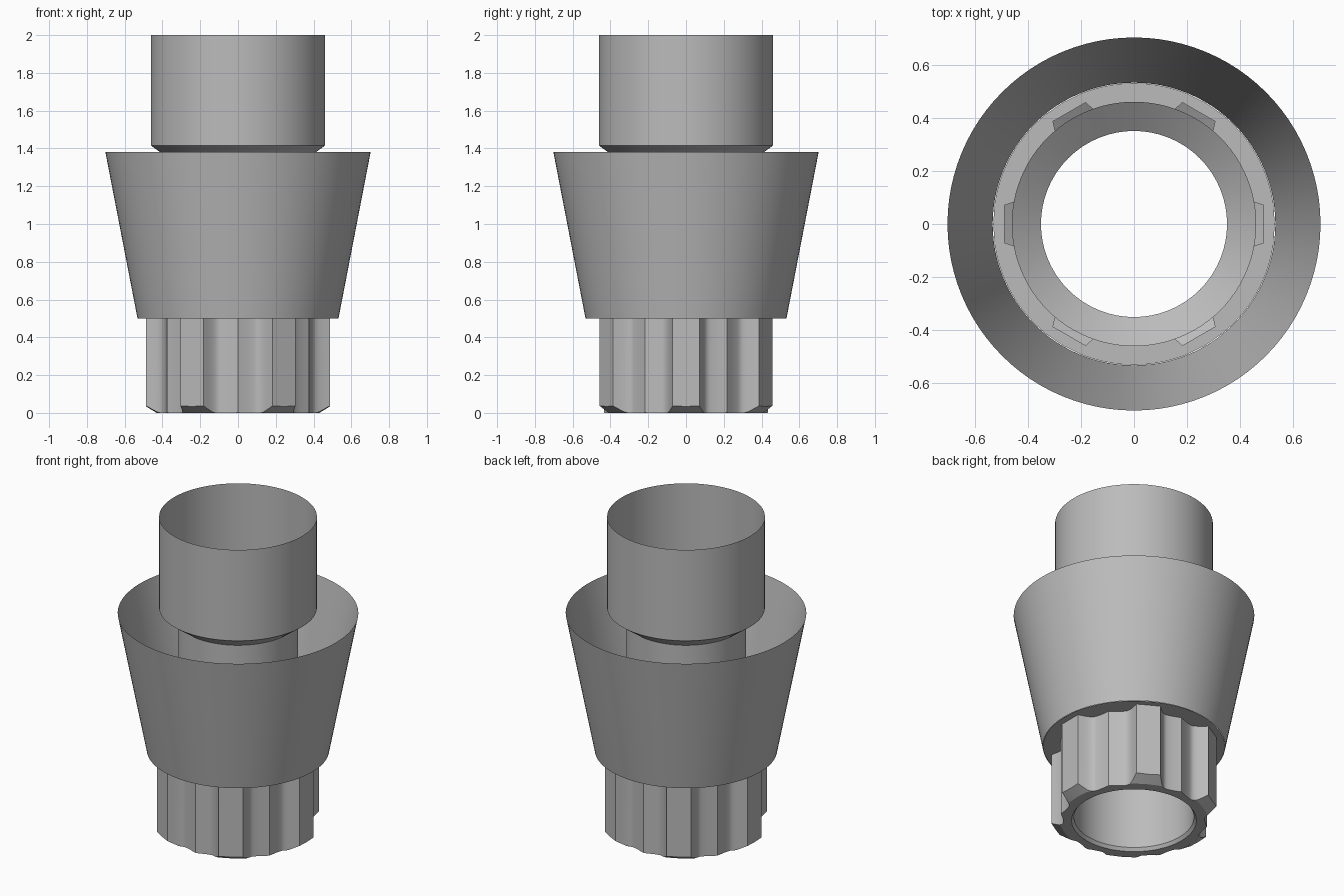
import bpy, bmesh
from math import radians, degrees, sin, cos, tau

cube = bpy.data.objects.get("Cube")
if cube:
    bpy.data.objects.remove(cube)

grey = bpy.data.materials.new("neutral grey")
grey.use_nodes = True
colour = (0.5, 0.5, 0.5, 1)
grey.diffuse_color = colour
grey.node_tree.nodes["Principled BSDF"].inputs["Base Color"].default_value = colour

HALF_LUG, HALF_PITCH = 8.3, 30


def build(name, rings):
    """Bridge consecutive closed rings of points into one shell."""
    bm = bmesh.new()
    loops = [[bm.verts.new(p) for p in ring] for ring in rings]
    for a, b in zip(loops, loops[1:]):
        for i in range(len(a)):
            j = (i + 1) % len(a)
            bm.faces.new((a[i], a[j], b[j], b[i]))
    bmesh.ops.remove_doubles(bm, verts=bm.verts, dist=1e-5)
    mesh = bpy.data.meshes.new(name)
    bm.to_mesh(mesh)
    bm.free()
    mesh.materials.append(grey)
    obj = bpy.data.objects.new(name, mesh)
    bpy.context.collection.objects.link(obj)
    bpy.ops.object.select_all(action='DESELECT')
    obj.select_set(True)
    bpy.context.view_layer.objects.active = obj
    bpy.ops.object.shade_smooth_by_angle(angle=radians(25))
    return obj


def circle(r, z, angles):
    return [(r * cos(a), r * sin(a), z) for a in angles]


def grip_radius(a):
    """Six flat lugs with two concave flutes and a low ridge in each gap."""
    d = abs((degrees(a) + HALF_PITCH) % (2 * HALF_PITCH) - HALF_PITCH)
    if d <= HALF_LUG + 0.01:
        return 0.487 / cos(radians(d))
    t = (d - HALF_LUG) / (HALF_PITCH - HALF_LUG)
    fillet = max(0, 1 - t / 0.4) ** 2
    ridge = max(0, (t - 0.45) / 0.55) ** 2 * (1 - 0.3 * t)
    return 0.412 + 0.08 * fillet + 0.03 * ridge


# Angles shared by the fluted grip, with samples exactly on the lug edges
offsets = [-HALF_LUG, 0, HALF_LUG]
gap = 2 * (HALF_PITCH - HALF_LUG)
offsets += [HALF_LUG + gap * i / 24 for i in range(1, 24)]
grip_angles = [radians(60 * k + d) for k in range(6) for d in offsets]
round_angles = [tau * i / 96 for i in range(96)]

# Fluted grip: bevelled foot, wall and the ledge that carries the cone
foot, bevel, wall = [], [], []
for a in grip_angles:
    r = grip_radius(a)
    low = min(r, 0.43)
    foot.append((low * cos(a), low * sin(a), 0))
    bevel.append((r * cos(a), r * sin(a), (r - low) * 0.6))
    wall.append((r * cos(a), r * sin(a), 0.5))
build("fluted_grip", [circle(0.364, 0, grip_angles), foot, bevel, wall,
                      circle(0.53, 0.5, grip_angles)])

# Flared outer cone, open at the top
build("outer_cone", [circle(0.532, 0.5, round_angles),
                     circle(0.702, 1.38, round_angles)])

# Inner sleeve that steps out into the upper collar
profile = [(0.364, 0), (0.35, 0.02), (0.35, 1.335), (0.46, 1.415), (0.46, 2)]
build("inner_sleeve_and_collar", [circle(r, z, round_angles) for r, z in profile])
